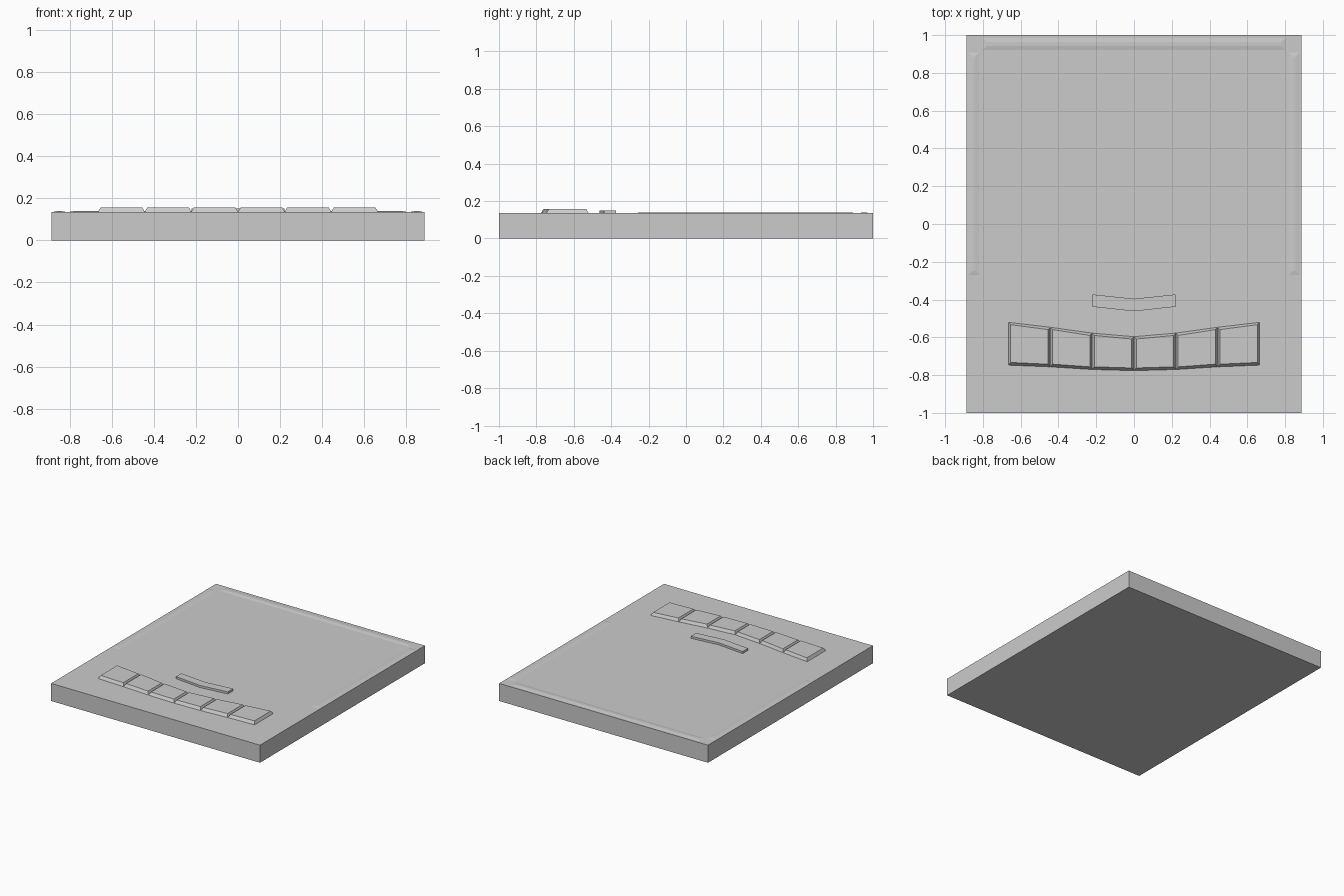
import bpy, bmesh

if "Cube" in bpy.data.objects:
    bpy.data.objects.remove(bpy.data.objects["Cube"])

TOP = 0.135


def prism(name, base, top, z0, z1):
    """Solid between two matching outlines (counter-clockwise) at two heights."""
    bm = bmesh.new()
    lo = [bm.verts.new((x, y, z0)) for x, y in base]
    hi = [bm.verts.new((x, y, z1)) for x, y in top]
    n = len(lo)
    bm.faces.new(lo[::-1])
    bm.faces.new(hi)
    for i in range(n):
        j = (i + 1) % n
        bm.faces.new((lo[i], lo[j], hi[j], hi[i]))
    bmesh.ops.recalc_face_normals(bm, faces=bm.faces)
    mesh = bpy.data.meshes.new(name)
    bm.to_mesh(mesh)
    bm.free()
    obj = bpy.data.objects.new(name, mesh)
    bpy.context.collection.objects.link(obj)
    return obj


def rect(x0, x1, y0, y1):
    return [(x0, y0), (x1, y0), (x1, y1), (x0, y1)]


def mirrored(obj):
    obj.modifiers.new("mirror_x", 'MIRROR').use_axis[0] = True


# Slab body
slab = rect(-0.887, 0.887, -1, 1)
prism("body", slab, slab, 0, TOP)

# Low raised ridges along both sides and the back edge
side = prism("side_ridge", rect(0.812, 0.884, -0.277, 0.915),
             rect(0.842, 0.856, -0.248, 0.886), TOP - 0.001, TOP + 0.004)
mirrored(side)
prism("back_ridge", rect(-0.81, 0.81, 0.915, 0.99),
      rect(-0.778, 0.778, 0.943, 0.963), TOP - 0.001, TOP + 0.004)

# Curved row of bevelled keys, mirrored about the centre
xs = [0.0, 0.222, 0.443, 0.665]
front = [-0.777, -0.771, -0.757, -0.748]
back = [-0.596, -0.577, -0.546, -0.52]
for i in range(3):
    xa, xb = xs[i], xs[i + 1]
    base = [(xa, front[i]), (xb, front[i + 1]), (xb, back[i + 1]), (xa, back[i])]
    a, b = xa + 0.012, xb - 0.012
    top = [(a, front[i] + 0.015), (b, front[i + 1] + 0.015),
           (b, back[i + 1] - 0.013), (a, back[i] - 0.013)]
    mirrored(prism(f"key_{i + 1}", base, top, TOP - 0.001, 0.157))

# Shallow V-shaped bar behind the keys
bar = [(-0.22, -0.438), (0, -0.462), (0.22, -0.438),
       (0.22, -0.373), (0, -0.396), (-0.22, -0.373)]
prism("center_bar", bar, bar, TOP - 0.001, 0.151)
